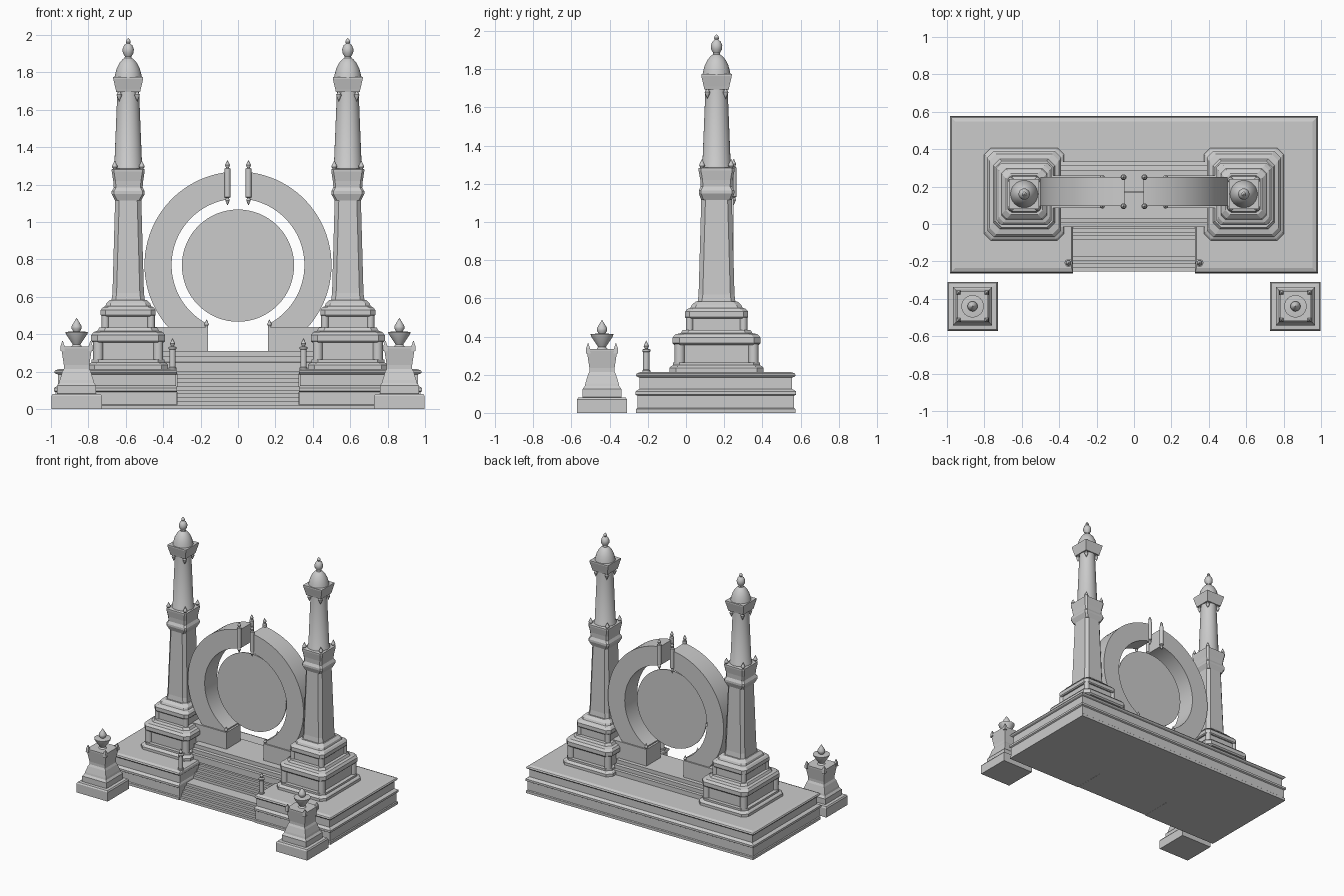
import bpy, bmesh, math

if "Cube" in bpy.data.objects:
    bpy.data.objects.remove(bpy.data.objects["Cube"])

stone = bpy.data.materials.new("pale_grey_stone")
stone.diffuse_color = (0.6, 0.6, 0.6, 1)
stone.use_nodes = True
stone.node_tree.nodes["Principled BSDF"].inputs["Base Color"].default_value = stone.diffuse_color


def part(name, lofts, smooth=False):
    """Make one object from lofts; a loft is a list of point rings, capped at both ends."""
    bm = bmesh.new()
    for rings in lofts:
        vs = [[bm.verts.new(p) for p in r] for r in rings]
        n = len(vs[0])
        for a, b in zip(vs, vs[1:]):
            for i in range(n):
                bm.faces.new((a[i], a[(i + 1) % n], b[(i + 1) % n], b[i]))
        bm.faces.new(vs[0][::-1])
        bm.faces.new(vs[-1])
    bmesh.ops.recalc_face_normals(bm, faces=bm.faces)
    me = bpy.data.meshes.new(name)
    bm.to_mesh(me)
    bm.free()
    me.materials.append(stone)
    ob = bpy.data.objects.new(name, me)
    bpy.context.collection.objects.link(ob)
    if smooth:
        bpy.ops.object.select_all(action='DESELECT')
        ob.select_set(True)
        bpy.context.view_layer.objects.active = ob
        bpy.ops.object.shade_smooth_by_angle(angle=math.radians(35))
    return ob


def rect(cx, cy, prof, c=0.0):
    """Rectangular loft with profile (half x, half y, z), optional corner chamfer c."""
    out = []
    for hx, hy, z in prof:
        if c:
            pts = [(hx, hy - c), (hx - c, hy), (-hx + c, hy), (-hx, hy - c),
                   (-hx, -hy + c), (-hx + c, -hy), (hx - c, -hy), (hx, -hy + c)]
        else:
            pts = [(hx, hy), (-hx, hy), (-hx, -hy), (hx, -hy)]
        out.append([(cx + x, cy + y, z) for x, y in pts])
    return out


def box(x0, x1, y0, y1, z0, z1):
    hx, hy = (x1 - x0) / 2, (y1 - y0) / 2
    return rect((x0 + x1) / 2, (y0 + y1) / 2, [(hx, hy, z0), (hx, hy, z1)])


def lathe(cx, cy, prof, n=24):
    return [[(cx + r * math.cos(math.tau * i / n), cy + r * math.sin(math.tau * i / n), z)
             for i in range(n)] for r, z in prof]


def finial(cx, cy, z, r, h, n=12):
    """Small bud with a pointed tip."""
    return lathe(cx, cy, [(r * f, z + h * t) for f, t in
                 ((.5, 0), (.5, .15), (1, .35), (.9, .5), (.45, .75), (.04, 1))], n)


def corners(cx, cy, dx, dy):
    return [(cx + i * dx, cy + j * dy) for i in (-1, 1) for j in (-1, 1)]


# moulded platform with a notch for the stairs
def outline(o, z):
    x, n, f, b, d = .985 - o, .325 + o * .3, -.265 + o, .577 - o, .0 + o * .3
    return [(p, q, z) for p, q in ((x, b), (-x, b), (-x, f), (-n, f),
                                   (-n, d), (n, d), (n, f), (x, f))]


part("platform", [[outline(o, z) for o, z in (
    (.004, 0), (.004, .02), (.01, .025), (.01, .09), (0, .096), (0, .112), (.012, .12),
    (.022, .125), (.022, .185), (.008, .19), (.002, .198), (.008, .207), (.03, .215))]])

# stairs: two flights with a landing
steps = []
for i in range(10):
    y = -.255 + .02 * i + (.07 if i > 4 else 0)
    steps.append(box(-.325, .325, y, .02, .0205 * i, .0205 * (i + 1)))
part("stairs", steps)

# stepped centre dais
part("dais", [rect(0, .16, [
    (.40, .175, .20), (.40, .175, .25), (.40, .155, .252), (.40, .155, .28),
    (.40, .13, .282), (.40, .13, .31)])])

TY = .16  # tower depth centre
RZ, RO, RI = .77, .5, .355  # ring centre height and radii

for s, side in ((-1, "left"), (1, "right")):
    tx = .587 * s
    # tower base: two tiers on mouldings
    part(side + "_tower_base", [
        rect(tx, TY, [(.214, .247, .205), (.214, .247, .235), (.207, .24, .243),
                      (.195, .228, .25), (.195, .228, .265)], .035),
        rect(tx, TY, [(.165, .2, .26), (.165, .2, .36)], .03),
        rect(tx, TY, [(.188, .221, .355), (.198, .23, .365), (.198, .23, .395),
                      (.185, .215, .412), (.165, .187, .418), (.155, .178, .435)], .035),
        rect(tx, TY, [(.13, .15, .43), (.13, .15, .50)], .025),
        rect(tx, TY, [(.14, .16, .495), (.147, .166, .502), (.147, .166, .53),
                      (.135, .152, .545), (.122, .137, .55), (.118, .13, .565),
                      (.098, .11, .583)], .025)])
    # corner columns of both tiers
    part(side + "_tower_corner_columns",
         [lathe(x, y, [(.027, .262), (.027, .36)], 16) for x, y in corners(tx, TY, .16, .193)] +
         [lathe(x, y, [(.02, .43), (.02, .50)], 16) for x, y in corners(tx, TY, .122, .141)], True)
    # tapering lower shaft and its capital
    part(side + "_tower_lower_shaft", [
        rect(tx, TY, [(.09, .1, .575), (.084, .094, .62), (.07, .08, 1.12)], .022),
        rect(tx, TY, [(.07, .08, 1.115), (.088, .093, 1.15), (.088, .093, 1.165),
                      (.077, .083, 1.185), (.08, .085, 1.22), (.088, .094, 1.27),
                      (.088, .094, 1.282), (.078, .08, 1.286)], .012)])
    # round upper shaft
    part(side + "_tower_upper_shaft", [lathe(tx, TY, [
        (.08, 1.28), (.08, 1.295), (.074, 1.305), (.058, 1.70)], 32)], True)
    # flared square cap
    part(side + "_tower_cap", [rect(tx, TY, [
        (.064, .064, 1.695), (.067, .067, 1.71), (.08, .08, 1.765), (.08, .08, 1.775)])])
    # dome and top bud
    part(side + "_tower_dome", [lathe(tx, TY, [
        (.074, 1.77), (.07, 1.79), (.062, 1.82), (.047, 1.85), (.03, 1.87), (.019, 1.877),
        (.018, 1.886), (.029, 1.905), (.03, 1.925), (.022, 1.945), (.01, 1.955),
        (.013, 1.963), (.01, 1.973), (.001, 1.983)], 32)], True)
    # corner buds and hanging drops
    part(side + "_tower_buds",
         [finial(x, y, 1.275, .015, .055) for x, y in corners(tx, TY, .072, .076)] +
         [finial(x, y, 1.70, .014, -.055) for x, y in corners(tx, TY, .048, .048)], True)

    # half ring
    rings = []
    for i in range(41):
        t = i / 40
        ao, ai = [math.asin(.052 / r) * (1 - t) + math.radians(152) * t for r in (RO, RI)]
        o = (s * RO * math.sin(ao), RZ + RO * math.cos(ao))
        k = (s * RI * math.sin(ai), RZ + RI * math.cos(ai))
        rings.append([(o[0], .095, o[1]), (o[0], .25, o[1]), (k[0], .25, k[1]), (k[0], .095, k[1])])
    part(side + "_half_ring", [rings], True)
    # footing block of the ring
    x0, x1 = sorted((.16 * s, .46 * s))
    part(side + "_ring_footing", [box(x0, x1, .085, .26, .30, .44)])
    part(side + "_footing_buds", [finial(.168 * s, y, .435, .012, .045) for y in (.095, .25)], True)
    # double-pointed posts at the ring opening
    part(side + "_ring_end_posts", [lathe(.056 * s, y, [
        (.001, 1.09), (.012, 1.115), (.008, 1.128), (.016, 1.133), (.016, 1.285), (.008, 1.29),
        (.013, 1.305), (.001, 1.33)], 14) for y in (.095, .25)], True)
    # stair post
    part(side + "_stair_post", [lathe(.35 * s, -.208, [
        (.021, .21), (.021, .222), (.017, .226), (.017, .318), (.021, .322), (.021, .332),
        (.008, .336), (.014, .35), (.001, .378)], 16)], True)

    # free-standing pedestal with horned top
    px, py = .863 * s, -.44
    part(side + "_pedestal", [rect(px, py, [(h, h * .97, z) for h, z in (
        (.135, 0), (.135, .07), (.128, .08), (.105, .082), (.105, .125), (.093, .14),
        (.09, .155), (.076, .2), (.068, .215), (.068, .235), (.082, .325), (.082, .335))])])
    part(side + "_pedestal_horns", [rect(x, y, [(.012, .012, .31), (.01, .01, .34), (.001, .001, .365)])
                                    for x, y in corners(px, py, .075, .073)])
    # bowl and flame bud
    part(side + "_bowl", [lathe(px, py, [
        (.03, .333), (.02, .345), (.057, .40), (.06, .412), (.022, .416)])], True)
    part(side + "_flame", [lathe(px, py, [
        (.014, .41), (.027, .43), (.027, .443), (.016, .462), (.001, .486)])], True)

# thin disc floating in the ring
part("disc", [[[(.3 * math.cos(math.tau * i / 64), y, .767 + .3 * math.sin(math.tau * i / 64))
                for i in range(64)] for y in (.168, .176)]], True)
